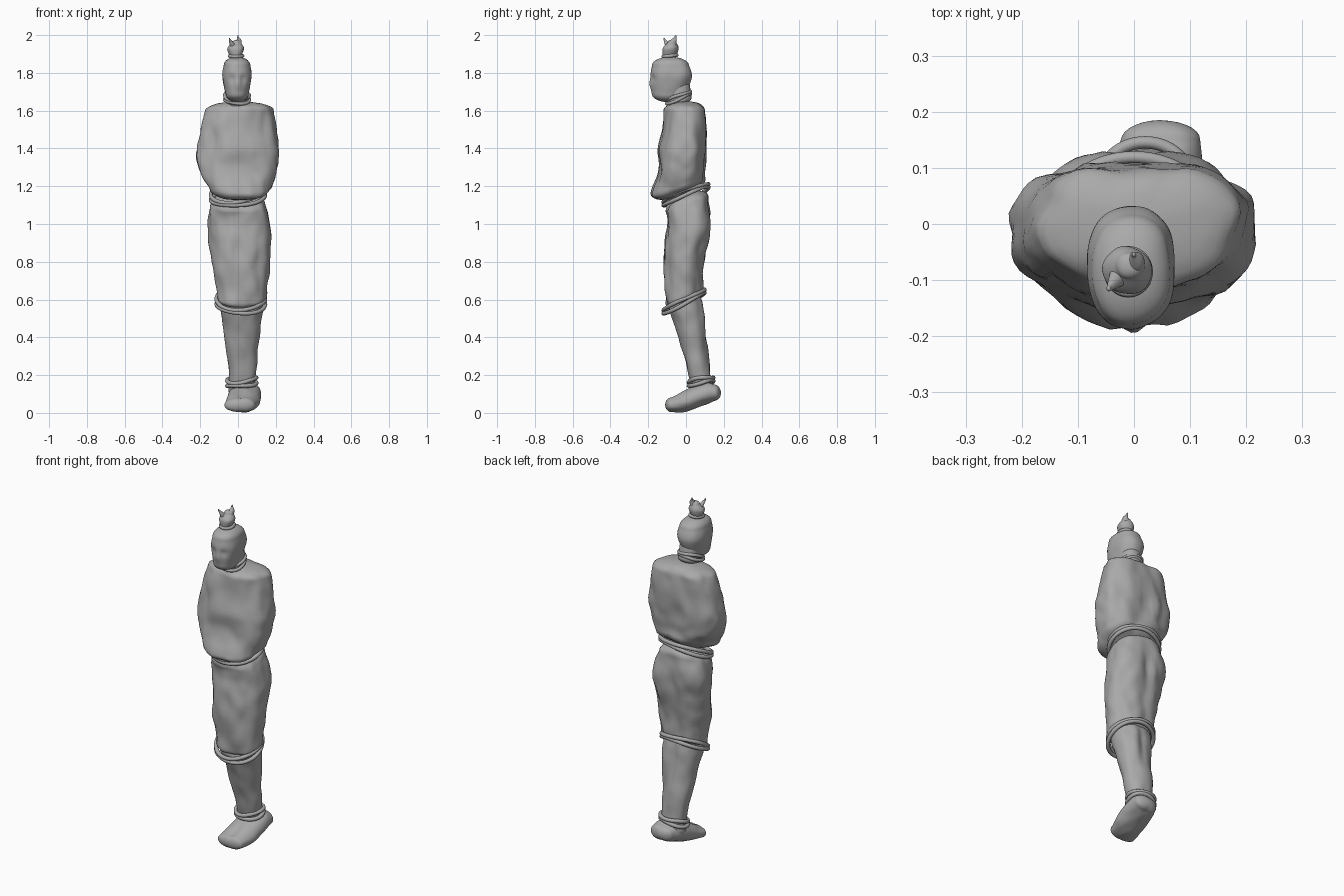
import bpy, bmesh, math
from mathutils import Vector, noise

cube = bpy.data.objects.get("Cube")
if cube:
    bpy.data.objects.remove(cube, do_unlink=True)

GREY = (0.4, 0.4, 0.4, 1)
cloth = bpy.data.materials.new("grey cloth")
cloth.use_nodes = True
cloth.diffuse_color = GREY
cloth.node_tree.nodes["Principled BSDF"].inputs["Base Color"].default_value = GREY


def finish(name, data):
    obj = bpy.data.objects.new(name, data)
    obj.data.materials.append(cloth)
    bpy.context.collection.objects.link(obj)
    return obj


def ring(at, wide, front, back, tilt=0.0, shift=0.0):
    """Cross-section: height, half width, middle y, half depth, tilt, middle x."""
    return Vector((at, wide, (front + back) / 2, (back - front) / 2, tilt, shift))


def smooth_rings(rings, steps=8):
    """Blend between the given cross-sections with a cubic."""
    result = []
    last = len(rings) - 1
    for i in range(last):
        start, end = rings[i], rings[i + 1]
        before, after = rings[max(i - 1, 0)], rings[min(i + 2, last)]
        leave, arrive = (end - before) / 2, (after - start) / 2
        for s in range(steps):
            t = s / steps
            ease = t * t * (3 - 2 * t)
            result.append(start.lerp(end, ease) + leave * t * (1 - t) ** 2
                          - arrive * t * t * (1 - t))
    return result + [rings[-1]]


def dome(edge, rise, steps=7):
    """Shrink a cross-section to a rounded end."""
    result = []
    for s in range(1, steps + 1):
        angle = math.pi / 2 * s / (steps + 0.3)
        cap = edge.copy()
        cap[0] += rise * math.sin(angle)
        cap[1] *= math.cos(angle)
        cap[3] *= math.cos(angle)
        result.append(cap)
    return result


def fold_height(point):
    """Soft wrinkles that run mostly up and down the cloth."""
    broad = Vector((point.x * 11, point.y * 11, point.z * 7))
    return noise.noise(broad) + noise.noise(broad * 2) / 2


def swell(point, centre, size, amount):
    """Local bulge (or dent, when negative) that fades with distance."""
    away = sum(((p - c) / s) ** 2 for p, c, s in zip(point, centre, size))
    return amount * math.exp(-away)


def loft(name, rings, top, bottom, folds=0.0, swells=(), power=2.2, lying=False, sides=56):
    """Skin of cross-sections listed from the top, closed by two domes."""
    sections = dome(rings[0], top)[::-1] + smooth_rings(rings) + dome(rings[-1], -bottom)
    bm = bmesh.new()
    skin = []
    for height, wide, middle, deep, tilt, shift in sections:
        loop = []
        for k in range(sides):
            angle = math.tau * k / sides
            c, s = math.cos(angle), math.sin(angle)
            x = wide * math.copysign(abs(c) ** (2 / power), c)
            y = deep * math.copysign(abs(s) ** (2 / power), s)
            point = Vector((shift + x, middle + y, height + tilt * y))
            push = folds * fold_height(point) + sum(swell(point, *each) for each in swells)
            point += Vector((x, y, 0)).normalized() * push
            loop.append(bm.verts.new(point.xzy if lying else point))
        skin.append(loop)
    for upper, lower in zip(skin, skin[1:]):
        for k in range(sides):
            bm.faces.new((upper[k - 1], upper[k], lower[k], lower[k - 1]))
    bm.faces.new(skin[0])
    bm.faces.new(skin[-1])
    bmesh.ops.recalc_face_normals(bm, faces=bm.faces)
    for face in bm.faces:
        face.smooth = True
    mesh = bpy.data.meshes.new(name)
    bm.to_mesh(mesh)
    bm.free()
    return finish(name, mesh)


def rope(name, centre, wide, deep, tilt, lean=0.0, thick=0.011, sides=(-1, 1), points=28):
    """Loops of cord wound round the body, crossing one another."""
    curve = bpy.data.curves.new(name, "CURVE")
    curve.dimensions = "3D"
    curve.bevel_depth = thick
    curve.bevel_resolution = 3
    curve.resolution_u = 3
    for side in sides:
        strand = curve.splines.new("NURBS")
        strand.points.add(points - 1)
        strand.use_cyclic_u = True
        for k, point in enumerate(strand.points):
            angle = math.tau * k / points
            x, y = wide * math.cos(angle), deep * math.sin(angle)
            wave = side * thick * (1 + math.cos(2 * angle + 1) / 2)
            offset = Vector((x, y, tilt * y + lean * x + wave))
            point.co = (Vector(centre) + offset).to_4d()
    return finish(name, curve)


# Torso with the arms held under the cloth
chest_dents = [((side * 0.15, -0.1, 1.4), (0.03, 0.06, 0.16), -0.014) for side in (-1, 1)]
loft("wrapped_torso", [
    ring(at=1.6, wide=0.18, front=-0.11, back=0.11, shift=0.005),
    ring(at=1.4, wide=0.22, front=-0.14, back=0.11),
    ring(at=1.28, wide=0.21, front=-0.15, back=0.1, tilt=0.1),
    ring(at=1.2, wide=0.17, front=-0.18, back=0.1, tilt=0.3, shift=0.01),
], top=0.05, bottom=0.06, folds=0.016, power=2.4,
    swells=chest_dents + [((0, 0.12, 1.4), (0.04, 0.08, 0.16), -0.016)])

# Hips and thighs down to the knee tie
loft("wrapped_thighs", [
    ring(at=1.1, wide=0.15, front=-0.11, back=0.12, tilt=0.3),
    ring(at=1.0, wide=0.165, front=-0.1, back=0.14, shift=0.005),
    ring(at=0.8, wide=0.155, front=-0.12, back=0.1, shift=0.015),
    ring(at=0.62, wide=0.13, front=-0.11, back=0.09, tilt=0.4, shift=0.015),
], top=0.07, bottom=0.05, folds=0.014, swells=[
    ((0, 0.14, 0.97), (0.03, 0.08, 0.09), -0.022),
    ((0, 0.1, 0.8), (0.04, 0.08, 0.1), -0.016),
    ((0, -0.11, 0.85), (0.03, 0.06, 0.2), -0.012)])

# Lower legs bound together
loft("wrapped_shins", [
    ring(at=0.58, wide=0.11, front=-0.09, back=0.08, tilt=0.4, shift=0.015),
    ring(at=0.5, wide=0.105, front=-0.07, back=0.1, tilt=0.1, shift=0.02),
    ring(at=0.3, wide=0.08, front=-0.01, back=0.12, shift=0.02),
    ring(at=0.12, wide=0.065, front=0.03, back=0.14, shift=0.02),
], top=0.05, bottom=0.05, folds=0.01,
    swells=[((0.02, 0.11, 0.5), (0.03, 0.06, 0.14), -0.016)])

# Feet, skinned from heel to toe
loft("wrapped_feet", [
    ring(at=0.15, wide=0.07, front=0.06, back=0.15, shift=0.045),
    ring(at=0.1, wide=0.08, front=0.04, back=0.16, shift=0.04),
    ring(at=0, wide=0.09, front=0.01, back=0.12, tilt=0, shift=0.03),
    ring(at=-0.08, wide=0.08, front=0.005, back=0.08, shift=0.01),
], top=0.035, bottom=0.03, folds=0.007, lying=True,
    swells=[((0.02, 0.1, -0.04), (0.02, 0.03, 0.08), -0.01)])

# Hooded head and neck
eye_hollows = [((side * 0.03, -0.18, 1.77), (0.02, 0.05, 0.02), -0.01) for side in (-1, 1)]
loft("hooded_head", [
    ring(at=1.84, wide=0.072, front=-0.18, back=0.015, shift=-0.005),
    ring(at=1.78, wide=0.08, front=-0.19, back=0.03, shift=-0.005),
    ring(at=1.69, wide=0.06, front=-0.18, back=0, shift=-0.005),
], top=0.045, bottom=0.045, folds=0.004,
    swells=eye_hollows + [((0, -0.19, 1.74), (0.015, 0.05, 0.03), 0.008)])
loft("wrapped_neck", [
    ring(at=1.72, wide=0.055, front=-0.1, back=0.02, tilt=0.2),
    ring(at=1.65, wide=0.06, front=-0.1, back=0.03, tilt=0.3),
], top=0.03, bottom=0.03, folds=0.003)

# Gathered knot of cloth on the crown, with two twisted tips
loft("crown_knot", [
    ring(at=1.96, wide=0.025, front=-0.1, back=-0.05, shift=-0.005),
    ring(at=1.93, wide=0.043, front=-0.125, back=-0.04, shift=-0.01),
    ring(at=1.89, wide=0.03, front=-0.12, back=-0.05, shift=-0.01),
], top=0.015, bottom=0.02, folds=0.012, sides=32)
loft("crown_tip", [
    ring(at=1.99, wide=0.004, front=-0.06, back=-0.05),
    ring(at=1.975, wide=0.012, front=-0.08, back=-0.05, shift=0.005),
    ring(at=1.95, wide=0.02, front=-0.1, back=-0.05),
], top=0.01, bottom=0.01, sides=20)
loft("crown_tail", [
    ring(at=1.98, wide=0.004, front=-0.12, back=-0.11, shift=-0.045),
    ring(at=1.94, wide=0.018, front=-0.11, back=-0.07, shift=-0.025),
], top=0.005, bottom=0.01, sides=20)

# Cords
rope("waist_rope", (0, 0, 1.155), wide=0.145, deep=0.12, tilt=0.4, lean=0.1)
rope("knee_rope", (0.015, -0.01, 0.59), wide=0.13, deep=0.11, tilt=0.5)
rope("ankle_rope", (0.02, 0.08, 0.165), wide=0.078, deep=0.066, tilt=0.2, lean=0.1)
rope("neck_rope", (-0.005, -0.04, 1.67), wide=0.066, deep=0.064, tilt=0.4, thick=0.009)
rope("crown_tie", (-0.01, -0.085, 1.89), wide=0.035, deep=0.037, tilt=0.1, thick=0.009, sides=[0])
